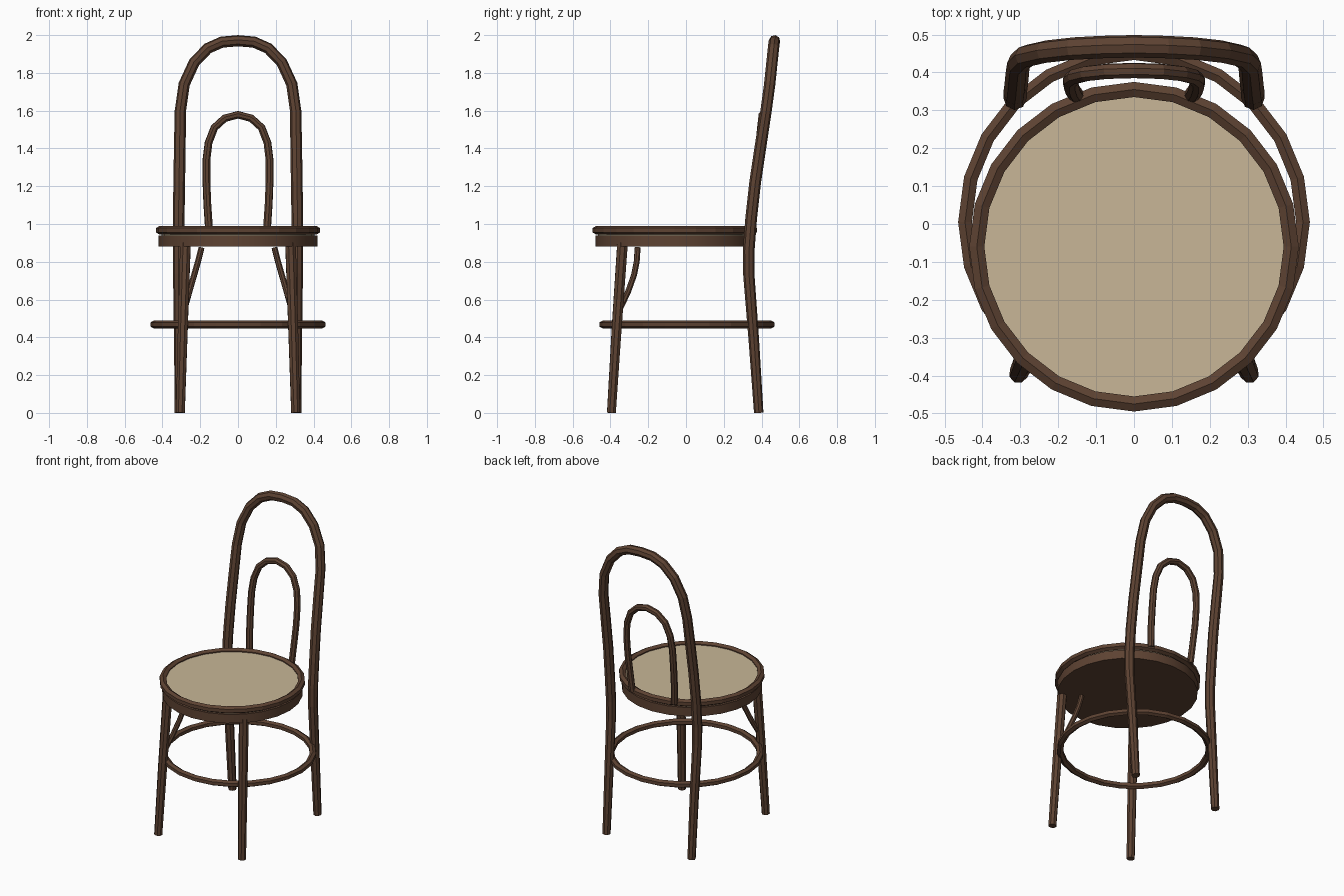
import bpy, bmesh, math

if "Cube" in bpy.data.objects:
    bpy.data.objects.remove(bpy.data.objects["Cube"])


def material(name, rgb):
    m = bpy.data.materials.new(name)
    m.diffuse_color = (*rgb, 1)
    m.use_nodes = True
    m.node_tree.nodes["Principled BSDF"].inputs["Base Color"].default_value = m.diffuse_color
    return m


WOOD = material("dark_wood", (0.11, 0.055, 0.032))
CANE = material("woven_cane", (0.58, 0.47, 0.31))


def link(name, mesh, mat):
    ob = bpy.data.objects.new(name, mesh)
    bpy.context.collection.objects.link(ob)
    mesh.materials.clear()
    mesh.materials.append(mat)
    return ob


def rod(name, points, sides=8):
    """Bent rod through points (x, y, z, radius)."""
    cu = bpy.data.curves.new(name + "_path", 'CURVE')
    cu.dimensions = '3D'
    cu.bevel_depth = 1.0
    cu.bevel_resolution = (sides - 4) // 2
    cu.use_fill_caps = True
    sp = cu.splines.new('POLY')
    sp.points.add(len(points) - 1)
    for p, (x, y, z, r) in zip(sp.points, points):
        p.co = (x, y, z, 1)
        p.radius = r
    sp.use_smooth = False
    tmp = bpy.data.objects.new("tmp", cu)
    bpy.context.collection.objects.link(tmp)
    mesh = bpy.data.meshes.new_from_object(
        tmp.evaluated_get(bpy.context.evaluated_depsgraph_get()))
    bpy.data.objects.remove(tmp)
    bpy.data.curves.remove(cu)
    bm = bmesh.new()
    bm.from_mesh(mesh)
    bmesh.ops.remove_doubles(bm, verts=bm.verts, dist=1e-5)
    bmesh.ops.recalc_face_normals(bm, faces=bm.faces)
    for f in bm.faces:
        f.smooth = False
    bm.to_mesh(mesh)
    bm.free()
    return link(name, mesh, WOOD)


def mirrored_hoop(name, half):
    """Hoop from its right half; the last point is the apex."""
    left = [(-x, y, z, r) for x, y, z, r in half[:-1]]
    return rod(name, half + left[::-1])


def ring(name, major, minor, y, z):
    """24-sided ring with a hexagonal section, one corner up."""
    bm = bmesh.new()
    vs = []
    for i in range(6):
        a = math.radians(30 + 60 * i)
        vs.append(bm.verts.new((major + minor * math.cos(a), 0, minor * math.sin(a))))
    es = [bm.edges.new((vs[i], vs[(i + 1) % 6])) for i in range(6)]
    bmesh.ops.spin(bm, geom=vs + es, cent=(0, 0, 0), axis=(0, 0, 1),
                   angle=math.tau, steps=24, use_merge=True)
    bmesh.ops.remove_doubles(bm, verts=bm.verts, dist=1e-5)
    bmesh.ops.recalc_face_normals(bm, faces=bm.faces)
    mesh = bpy.data.meshes.new(name)
    bm.to_mesh(mesh)
    bm.free()
    link(name, mesh, WOOD).location = (0, y, z)


def disc(name, radius, z0, z1, mat):
    bpy.ops.mesh.primitive_cylinder_add(vertices=24, radius=radius, depth=z1 - z0,
                                        location=(0, -0.06, (z0 + z1) / 2))
    ob = bpy.context.object
    ob.name = name
    ob.data.materials.append(mat)
    bpy.ops.object.shade_smooth_by_angle(angle=math.radians(30))


# Seat: apron, cane panel and rim
disc("seat_apron", 0.42, 0.88, 0.938, WOOD)
disc("cane_panel", 0.405, 0.938, 0.972, CANE)
ring("seat_rim", 0.415, 0.023, -0.06, 0.967)

# Ring stretcher between the legs
ring("leg_ring", 0.446, 0.021, 0.005, 0.468)

# Back legs and outer back hoop in one bent rod
mirrored_hoop("back_legs_and_hoop", [
    (0.310, 0.385, 0.00, 0.025), (0.311, 0.358, 0.40, 0.028),
    (0.314, 0.332, 0.74, 0.030), (0.314, 0.332, 0.86, 0.031),
    (0.314, 0.345, 1.03, 0.031), (0.311, 0.366, 1.22, 0.031),
    (0.308, 0.396, 1.42, 0.031), (0.305, 0.424, 1.60, 0.030),
    (0.285, 0.443, 1.74, 0.030), (0.232, 0.455, 1.855, 0.030),
    (0.160, 0.463, 1.93, 0.030), (0.085, 0.467, 1.963, 0.030),
    (0.000, 0.469, 1.970, 0.030)])

# Inner back hoop
mirrored_hoop("inner_hoop", [
    (0.153, 0.340, 0.965, 0.021), (0.162, 0.353, 1.10, 0.021),
    (0.167, 0.368, 1.22, 0.021), (0.167, 0.380, 1.34, 0.021),
    (0.156, 0.389, 1.43, 0.021), (0.125, 0.397, 1.51, 0.021),
    (0.070, 0.403, 1.56, 0.021), (0.000, 0.405, 1.578, 0.021)])

# Front legs and their curved braces
for side, s in (("right", 1), ("left", -1)):
    rod("front_leg_" + side, [
        (s * 0.305, -0.395, 0.0, 0.025), (s * 0.292, -0.367, 0.45, 0.028),
        (s * 0.278, -0.336, 0.90, 0.030)])
    rod("front_brace_" + side, [
        (s * 0.280, -0.345, 0.56, 0.016), (s * 0.258, -0.307, 0.64, 0.016),
        (s * 0.232, -0.275, 0.73, 0.016), (s * 0.212, -0.261, 0.80, 0.016),
        (s * 0.193, -0.256, 0.875, 0.016)])
